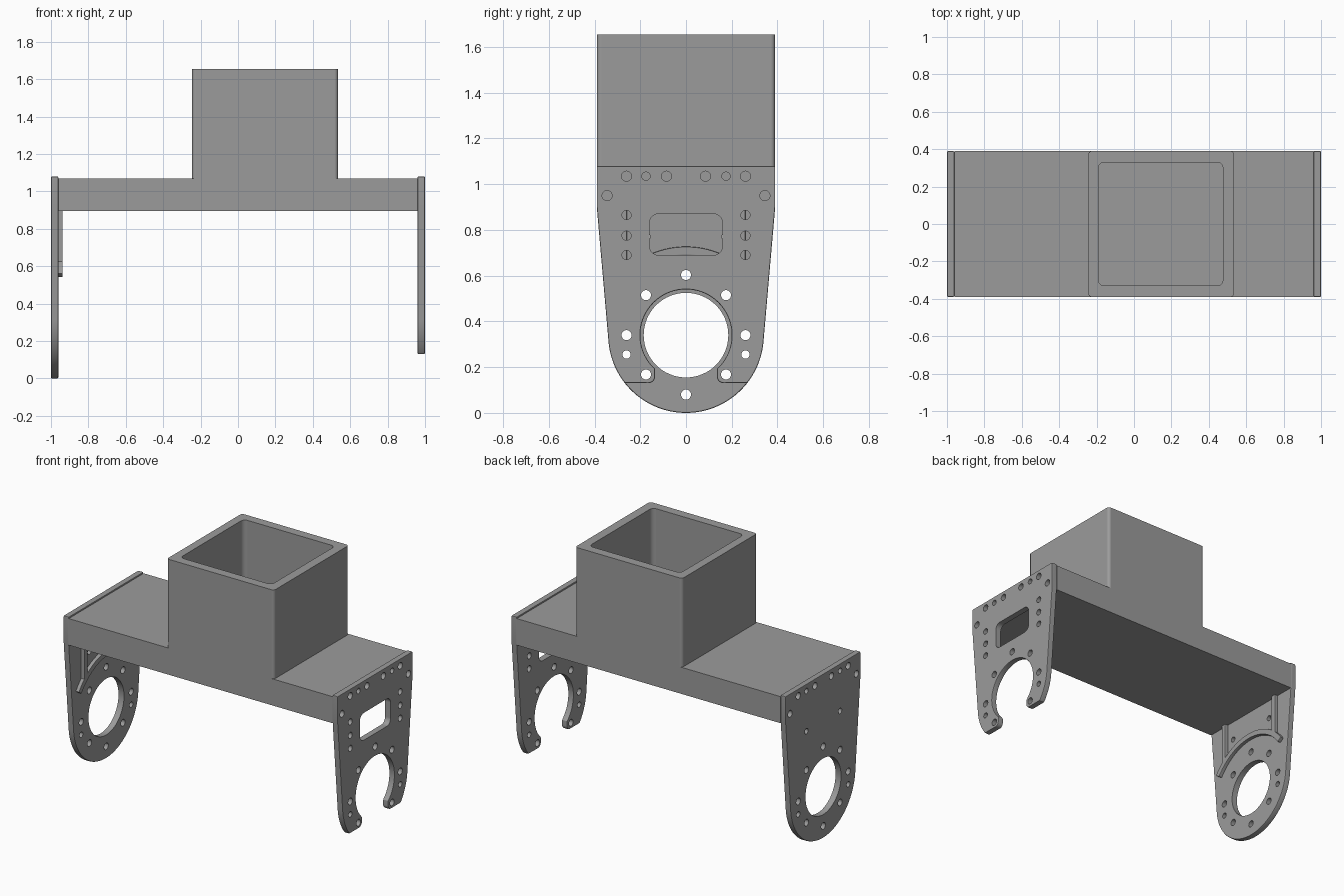
import bpy, bmesh, math

if "Cube" in bpy.data.objects:
    bpy.data.objects.remove(bpy.data.objects["Cube"])

HUB = 0.34  # height of the bearing hole centre
GREY = bpy.data.materials.new('dark_grey')
GREY.diffuse_color = (0.33, 0.33, 0.33, 1)
GREY.use_nodes = True
GREY.node_tree.nodes["Principled BSDF"].inputs["Base Color"].default_value = GREY.diffuse_color


def arc(cx, cy, r, a0, a1, n=12):
    return [(cx + r * math.cos(math.radians(a0 + (a1 - a0) * i / n)),
             cy + r * math.sin(math.radians(a0 + (a1 - a0) * i / n))) for i in range(n + 1)]


def round_rect(x0, x1, y0, y1, r):
    return (arc(x1 - r, y1 - r, r, 0, 90, 6) + arc(x0 + r, y1 - r, r, 90, 180, 6)
            + arc(x0 + r, y0 + r, r, 180, 270, 6) + arc(x1 - r, y0 + r, r, 270, 360, 6))


def circle(y, z, r, n=24):
    return arc(y, z, r, 0, 360, n)[:-1]


def prism(name, profiles, lo, hi, axis='x'):
    """Extrude closed profiles along x (profile = y,z) or z (profile = x,y)."""
    bm = bmesh.new()
    for pts in profiles:
        vs = [bm.verts.new((lo, p, q) if axis == 'x' else (p, q, lo)) for p, q in pts]
        face = bm.faces.new(vs)
        new = bmesh.ops.extrude_face_region(bm, geom=[face])['geom']
        d = hi - lo
        bmesh.ops.translate(bm, vec=(d, 0, 0) if axis == 'x' else (0, 0, d),
                            verts=[g for g in new if isinstance(g, bmesh.types.BMVert)])
    bmesh.ops.recalc_face_normals(bm, faces=bm.faces[:])
    me = bpy.data.meshes.new(name)
    bm.to_mesh(me)
    bm.free()
    me.materials.append(GREY)
    ob = bpy.data.objects.new(name, me)
    bpy.context.collection.objects.link(ob)
    return ob


def apply_all(ob):
    bpy.ops.object.select_all(action='DESELECT')
    ob.select_set(True)
    bpy.context.view_layer.objects.active = ob
    for m in list(ob.modifiers):
        bpy.ops.object.modifier_apply(modifier=m.name)
    bpy.ops.object.shade_smooth_by_angle(angle=math.radians(25))
    m = ob.modifiers.new('flat_shading', 'WEIGHTED_NORMAL')
    m.keep_sharp, m.weight = True, 100


def bevel(ob, width):
    m = ob.modifiers.new('edge', 'BEVEL')
    m.width, m.segments, m.limit_method = width, 2, 'ANGLE'
    m.angle_limit = math.radians(40)


def cut(ob, cutter):
    m = ob.modifiers.new('cut', 'BOOLEAN')
    m.operation, m.solver, m.object = 'DIFFERENCE', 'EXACT', cutter
    cutter.hide_render = True
    apply_all(ob)
    bpy.data.objects.remove(cutter)


def both(pts):
    return [(s * y, z) for y, z in pts for s in (1, -1)]


def mirrored(half):
    return half + [(-y, z) for y, z in reversed(half) if abs(y) > 1e-4]


# Crossbeam
prism('crossbeam', [[(-0.39, 0.895), (0.39, 0.895), (0.39, 1.07), (-0.39, 1.07)]], -0.96, 0.96)

# Square socket on top of the beam
socket = prism('square_socket', [round_rect(-0.245, 0.535, -0.39, 0.39, 0.02)], 1.07, 1.655, 'z')
cut(socket, prism('socket_cutter', [round_rect(-0.19, 0.475, -0.33, 0.33, 0.03)], 1.0701, 1.8, 'z'))

# Bolt holes shared by both plates
holes = [circle(0, 0.603, 0.022)]
holes += [circle(y, z, 0.022) for y, z in both(
    [(0.175, 0.515), (0.26, 0.34), (0.175, 0.168), (0.26, 1.035), (0.085, 1.035), (0.345, 0.95)])]
holes += [circle(y, z, 0.018) for y, z in both([(0.26, 0.255), (0.175, 1.035)])]

# Closed side plate with round bearing hole
left_half = [(0.39, 1.08), (0.39, 0.9)] + arc(0, HUB, 0.34, -4, -90, 32)
left = prism('closed_side_plate', [mirrored(left_half)], -1.0, -0.96)
bevel(left, 0.007)
cut(left, prism('left_cutter', holes + [circle(0, HUB, 0.185, 64), circle(0, 0.08, 0.022)]
                + [circle(y, z, 0.018) for y, z in both([(0.175, 0.77)])], -1.1, -0.9))

# Open side plate: hooked jaws around the bearing opening
right_half = ([(0.39, 1.08), (0.39, 0.9)] + arc(0, HUB, 0.34, -4, -38.1, 14)
              + arc(0.165, 0.16, 0.03, 270, 180, 6) + arc(0, HUB, 0.2, -47.5, 90, 40))
right_outline = right_half + [(-y, z) for y, z in reversed(right_half[:-1])]
right = prism('open_side_plate', [right_outline], 0.96, 1.0)
bevel(right, 0.006)
cut(right, prism('right_cutter', holes + [round_rect(-0.16, 0.16, 0.69, 0.87, 0.04)]
                 + [circle(y, z, 0.02) for y, z in both([(0.26, 0.865), (0.26, 0.775), (0.26, 0.69)])],
                 0.9, 1.1))

# Stiffening ribs on the inner face of the closed plate
arc_rib = prism('arch_rib', [arc(0, HUB, 0.387, 35, 145, 40) + arc(0, HUB, 0.35, 145, 35, 40)], -0.965, -0.937)
bevel(arc_rib, 0.005)
apply_all(arc_rib)
for side, s in (('back', 1), ('front', -1)):
    rib = prism(side + '_upright_rib',
                [[(s * 0.225, 0.635), (s * 0.26, 0.605), (s * 0.26, 0.9), (s * 0.225, 0.9)]], -0.965, -0.937)
    bevel(rib, 0.005)
    apply_all(rib)
